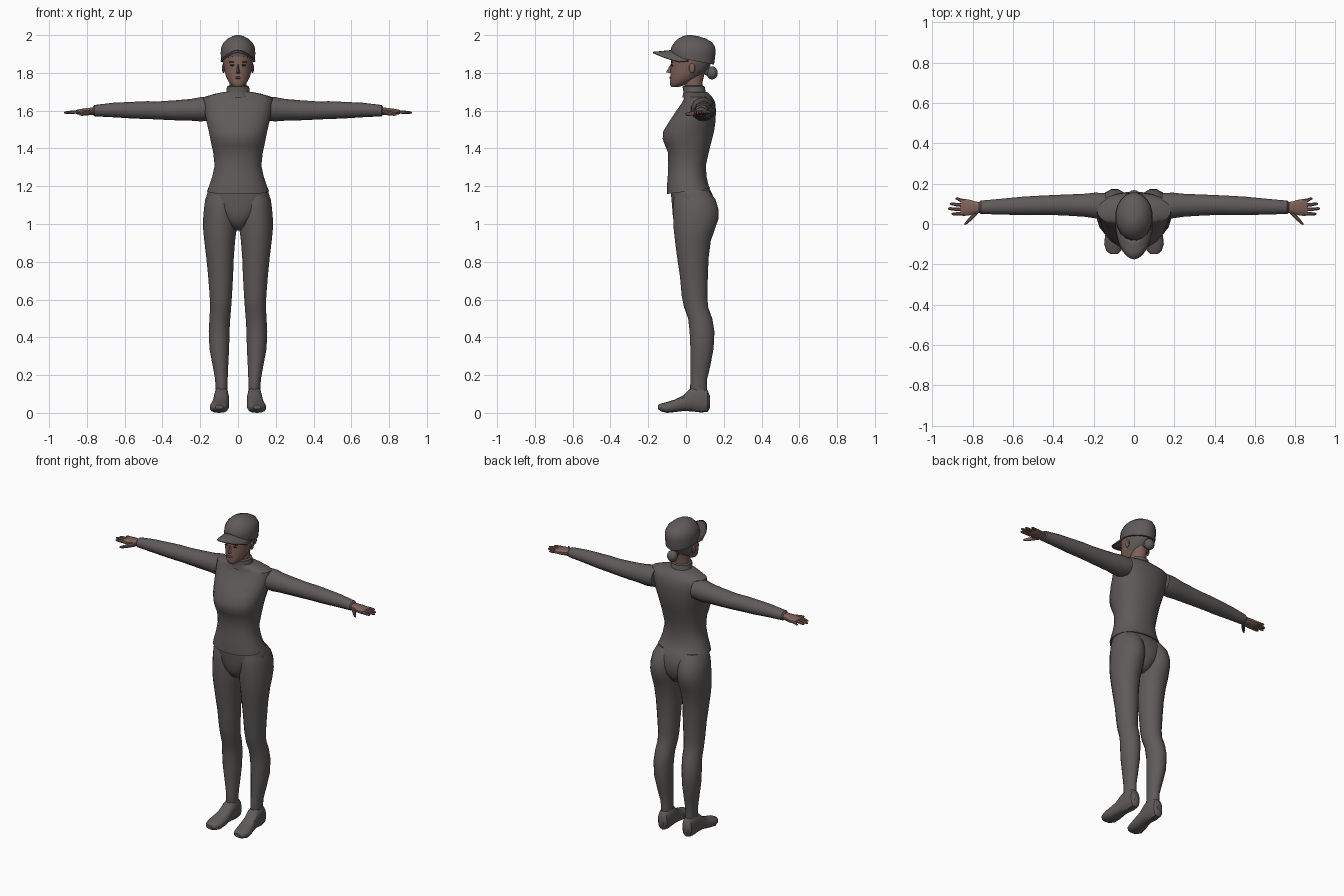
import bpy, bmesh, math
from mathutils import Vector


def material(name, rgb):
    m = bpy.data.materials.new(name)
    m.diffuse_color = (*rgb, 1)
    return m


CLOTH = material("charcoal cloth", (0.115, 0.104, 0.101))
SKIN = material("brown skin", (0.205, 0.118, 0.096))
DARK = material("dark eye", (0.03, 0.025, 0.024))
LIPS = material("muted lips", (0.13, 0.06, 0.052))


def finish(name, bm, mats, mirror=False, angle=35):
    bmesh.ops.recalc_face_normals(bm, faces=bm.faces)
    me = bpy.data.meshes.new(name)
    bm.to_mesh(me)
    bm.free()
    ob = bpy.data.objects.new(name, me)
    bpy.context.collection.objects.link(ob)
    for m in mats:
        me.materials.append(m)
    bpy.ops.object.select_all(action='DESELECT')
    ob.select_set(True)
    bpy.context.view_layer.objects.active = ob
    bpy.ops.object.shade_smooth_by_angle(angle=math.radians(angle))
    if mirror:
        mod = ob.modifiers.new("mirror", 'MIRROR')
        mod.use_mirror_merge = False
    return ob


def add_loft(bm, axis, rings, n=16, p=2.0, tilt=0.0):
    """Rings are (position on axis, side centre, side radius, low, high)."""
    loops = []
    for k, (t, c, r, lo, hi) in enumerate(rings):
        mid, h, loop = (lo + hi) / 2, (hi - lo) / 2, []
        for i in range(n):
            a = 2 * math.pi * (i + 0.5) / n
            ca, sa = math.cos(a), math.sin(a)
            u = c + r * math.copysign(abs(ca) ** (2 / p), ca)
            v = mid + h * math.copysign(abs(sa) ** (2 / p), sa)
            if axis == 'Z':
                co = (u, v, t + (tilt * v if k == 0 else 0))
            else:
                co = (u, t, v) if axis == 'Y' else (t, u, v)
            loop.append(bm.verts.new(co))
        loops.append(loop)
    for a, b in zip(loops, loops[1:]):
        for i in range(n):
            j = (i + 1) % n
            bm.faces.new((a[i], a[j], b[j], b[i]))
    bm.faces.new(loops[0])
    bm.faces.new(loops[-1])


def loft(name, axis, rings, mat, n=16, p=2.0, tilt=0.0, mirror=False):
    bm = bmesh.new()
    add_loft(bm, axis, rings, n, p, tilt)
    return finish(name, bm, [mat], mirror)


def ball(name, loc, size, mat, mirror=False, seg=14):
    bm = bmesh.new()
    bmesh.ops.create_uvsphere(bm, u_segments=seg, v_segments=8, radius=1)
    for v in bm.verts:
        v.co = Vector(v.co[i] * size[i] + loc[i] for i in range(3))
    return finish(name, bm, [mat], mirror)


# Shirt body with a hem that rises towards the back
loft("shirt", 'Z', [
    (1.172, 0, .165, -.102, .13), (1.20, 0, .155, -.102, .122),
    (1.25, 0, .138, -.098, .11), (1.31, 0, .125, -.095, .106),
    (1.38, 0, .133, -.097, .122), (1.415, 0, .141, -.112, .13),
    (1.45, 0, .148, -.125, .14), (1.49, 0, .156, -.122, .15),
    (1.54, 0, .168, -.092, .157), (1.60, 0, .179, -.052, .16),
    (1.645, 0, .187, -.02, .155), (1.672, 0, .183, -.01, .14),
    (1.688, 0, .13, -.01, .125), (1.70, 0, .072, -.008, .11)],
    CLOTH, n=20, p=2.25, tilt=.13)
# High collar and neck
loft("collar", 'Z', [(1.67, 0, .078, -.02, .115), (1.70, 0, .063, -.015, .105),
                     (1.728, 0, .06, -.02, .1), (1.732, 0, .052, -.01, .09)], CLOTH)
loft("neck", 'Z', [(1.70, 0, .049, -.005, .09), (1.75, 0, .046, -.012, .088),
                   (1.80, 0, .048, -.01, .1)], SKIN)
# Pelvis tapering into a V between the thighs
loft("pelvis", 'Z', [
    (.965, 0, .022, .0, .08), (.985, 0, .045, -.045, .12),
    (1.03, 0, .092, -.07, .15), (1.08, 0, .15, -.074, .157),
    (1.13, 0, .174, -.078, .152), (1.17, 0, .162, -.082, .135),
    (1.21, 0, .14, -.08, .11)], CLOTH, n=20, p=2.2)
# Legs, with the upper rings forming the seat
loft("leg", 'Z', [
    (.06, .087, .028, .04, .105), (.13, .087, .032, .02, .113),
    (.18, .088, .034, .024, .113), (.25, .093, .042, .023, .13),
    (.34, .099, .053, .022, .147), (.43, .1, .056, .018, .152),
    (.50, .096, .056, .01, .14), (.56, .092, .057, -.012, .118),
    (.62, .091, .06, -.024, .114), (.72, .092, .067, -.033, .117),
    (.82, .095, .074, -.048, .121), (.91, .097, .083, -.06, .133),
    (.97, .096, .09, -.067, .154), (1.03, .096, .09, -.07, .175),
    (1.08, .095, .087, -.071, .174), (1.13, .09, .085, -.068, .158),
    (1.18, .08, .075, -.055, .12)], CLOTH, mirror=True)
# Soft shoes
loft("foot", 'Y', [
    (.128, .087, .018, .03, .085), (.115, .087, .032, .006, .12),
    (.08, .087, .038, .002, .145), (.03, .088, .04, .008, .135),
    (-.015, .091, .043, .01, .092), (-.06, .096, .049, .004, .07),
    (-.1, .1, .049, 0, .058), (-.132, .1, .038, .008, .05),
    (-.148, .1, .02, .02, .042)], CLOTH, n=14, p=2.5, mirror=True)
# Sleeves
loft("sleeve", 'X', [
    (.14, .09, .066, 1.55, 1.672), (.195, .092, .065, 1.543, 1.672),
    (.25, .093, .058, 1.547, 1.662), (.33, .094, .054, 1.549, 1.655),
    (.42, .094, .05, 1.553, 1.649), (.48, .092, .049, 1.556, 1.65),
    (.55, .09, .047, 1.558, 1.647), (.66, .086, .04, 1.565, 1.642),
    (.76, .083, .034, 1.57, 1.63), (.768, .083, .027, 1.578, 1.62)],
    CLOTH, n=14, mirror=True)

# Hands: palm, four fingers and a thumb
bm = bmesh.new()
add_loft(bm, 'X', [(.75, .083, .026, 1.578, 1.618), (.785, .082, .03, 1.576, 1.616),
                   (.82, .082, .041, 1.576, 1.612), (.85, .083, .043, 1.58, 1.606),
                   (.86, .083, .039, 1.584, 1.602)], 12, 2.4)
for y0, y1, tip in ((.05, .05, .905), (.071, .076, .922), (.092, .1, .912), (.113, .126, .885)):
    mid = (.845 + tip) / 2
    add_loft(bm, 'X', [(.835, y0, .010, 1.583, 1.604), (mid, (y0 + y1) / 2, .0095, 1.583, 1.601),
                       (tip - .008, y1, .008, 1.583, 1.597), (tip, y1, .004, 1.586, 1.593)], 8)
add_loft(bm, 'X', [(.775, .064, .014, 1.577, 1.604), (.805, .034, .015, 1.573, 1.597),
                   (.828, .01, .011, 1.572, 1.591), (.84, -.001, .005, 1.575, 1.586)], 8)
finish("hand", bm, [SKIN], mirror=True)

# Head: skin in front, hair behind the temples
head = loft("head", 'Z', [
    (1.725, 0, .02, -.076, -.04), (1.735, 0, .034, -.084, -.01),
    (1.752, 0, .05, -.085, .03), (1.78, 0, .064, -.083, .075),
    (1.81, 0, .072, -.084, .11), (1.835, 0, .076, -.08, .128),
    (1.865, 0, .08, -.082, .138), (1.93, 0, .078, -.07, .13)], SKIN, n=20, p=2.1)
head.data.materials.append(CLOTH)
for f in head.data.polygons:
    f.material_index = int(f.center.y > .03 and f.center.z > 1.76)

# Nose
bm = bmesh.new()
v = [bm.verts.new(c) for c in ((0, -.08, 1.848), (-.014, -.078, 1.797),
                               (.014, -.078, 1.797), (0, -.106, 1.803))]
for idx in ((0, 1, 3), (0, 3, 2), (1, 2, 3), (0, 2, 1)):
    bm.faces.new([v[i] for i in idx])
finish("nose", bm, [SKIN])
# Eyes, brows, lips and ears
ball("eye", (.03, -.0735, 1.84), (.013, .005, .005), DARK, True, 10)
ball("eyebrow", (.032, -.0735, 1.857), (.017, .005, .003), DARK, True, 10)
ball("lips", (0, -.083, 1.774), (.02, .005, .006), LIPS, seg=10)
ball("ear", (.077, .032, 1.825), (.008, .016, .027), SKIN, True, 10)

# Hair bun with its tie
ball("hair_bun", (0, .138, 1.80), (.033, .03, .035), CLOTH)
ball("hair_tie", (0, .112, 1.808), (.022, .02, .022), CLOTH)

# Cap crown, rim lower at the back
loft("cap_crown", 'Z', [
    (1.872, 0, .09, -.08, .15), (1.905, 0, .093, -.084, .158),
    (1.935, 0, .09, -.08, .156), (1.96, 0, .078, -.064, .142),
    (1.981, 0, .056, -.042, .108), (1.994, 0, .031, -.018, .066),
    (2.0, 0, .01, .005, .03)], CLOTH, n=20, tilt=-.19)
# Arched cap brim
bm = bmesh.new()
rows = []
for j in range(4):
    t = j / 3
    row = []
    for i in range(11):
        u = -1 + i / 5
        y = (1 - t) * (-.072 + .085 * u * u) + t * (-.175 + .105 * u ** 2 + .035 * u ** 6)
        z = (1 - t) * (1.918 - .055 * u * u) + t * (1.908 - .05 * u * u)
        row.append(bm.verts.new((.09 * u, y, z)))
    rows.append(row)
for a, b in zip(rows, rows[1:]):
    for i in range(10):
        bm.faces.new((a[i], a[i + 1], b[i + 1], b[i]))
brim = finish("cap_brim", bm, [CLOTH])
solid = brim.modifiers.new("thickness", 'SOLIDIFY')
solid.thickness = .007
solid.offset = 0
